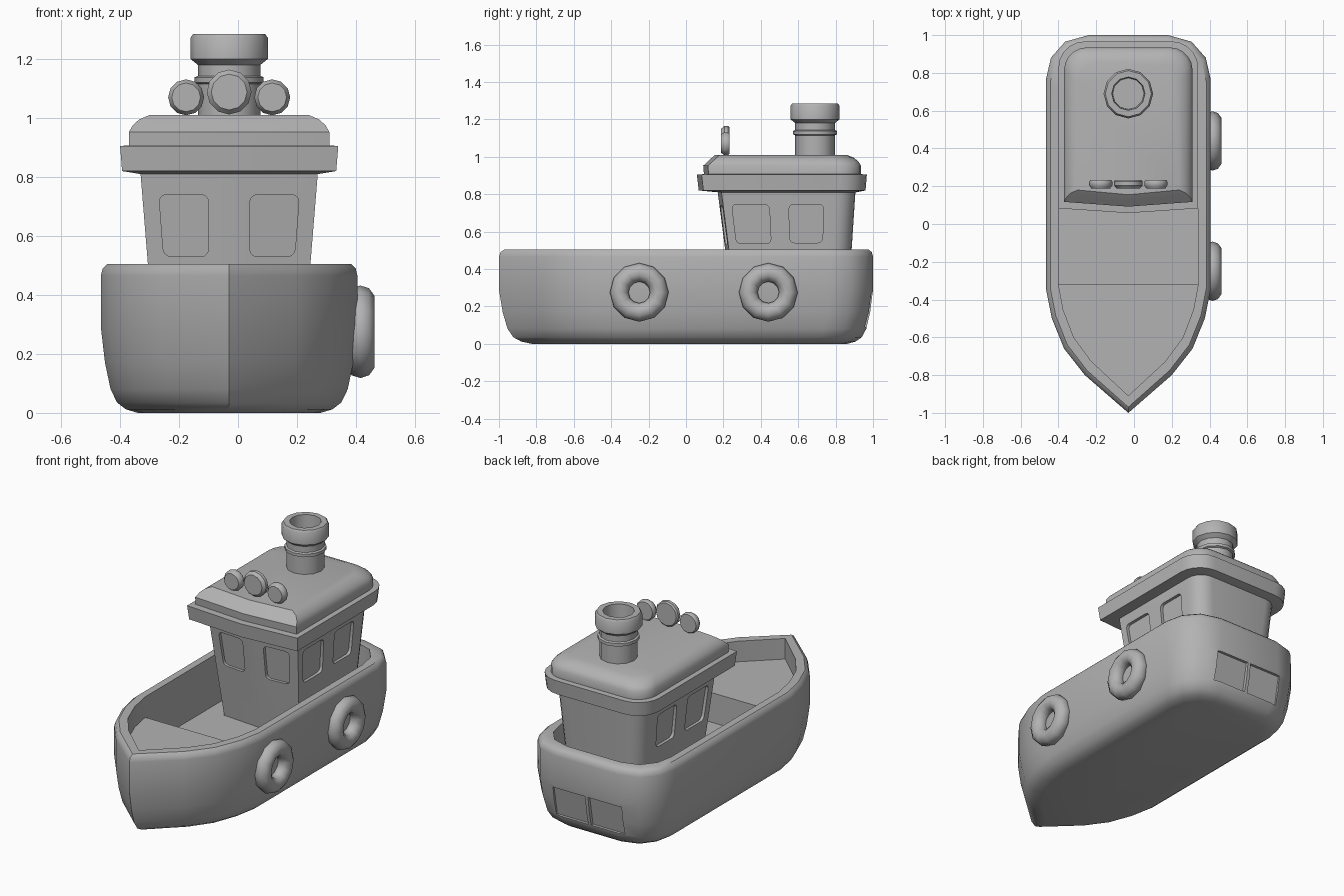
import bpy, bmesh, math
from mathutils import Vector, Matrix

if "Cube" in bpy.data.objects:
    bpy.data.objects.remove(bpy.data.objects["Cube"], do_unlink=True)

CX = -0.03  # the hull centreline; the fenders hang on one side only
grey = bpy.data.materials.new("plain grey")
grey.use_nodes = True
grey.diffuse_color = (0.45, 0.45, 0.45, 1)
grey.node_tree.nodes["Principled BSDF"].inputs["Base Color"].default_value = (0.45, 0.45, 0.45, 1)


def finish(name, bm):
    bmesh.ops.recalc_face_normals(bm, faces=bm.faces[:])
    mesh = bpy.data.meshes.new(name)
    bm.to_mesh(mesh)
    bm.free()
    obj = bpy.data.objects.new(name, mesh)
    bpy.context.collection.objects.link(obj)
    mesh.materials.append(grey)
    return obj


def activate(obj):
    bpy.ops.object.select_all(action='DESELECT')
    obj.select_set(True)
    bpy.context.view_layer.objects.active = obj


def smooth(obj, angle=38):
    activate(obj)
    bpy.ops.object.shade_smooth_by_angle(angle=math.radians(angle))


def loft(name, rings):
    """Skin a stack of matching rings and cap both ends."""
    bm = bmesh.new()
    loops = [[bm.verts.new((x + CX, y, z)) for x, y, z in ring] for ring in rings]
    n = len(loops[0])
    for a, b in zip(loops, loops[1:]):
        for i in range(n):
            j = (i + 1) % n
            bm.faces.new((a[i], a[j], b[j], b[i]))
    bm.faces.new(loops[0][::-1])
    bm.faces.new(loops[-1])
    return finish(name, bm)


def lathe(name, profile, sides, matrix):
    """Closed turned solid about local z."""
    rings = [[(r * math.cos(math.tau * i / sides), r * math.sin(math.tau * i / sides), z)
              for i in range(sides)] for r, z in profile]
    obj = loft(name, rings)
    obj.data.transform(matrix @ Matrix.Translation((-CX, 0, 0)))
    smooth(obj)


def recess(obj, corners, wall, axis, rounding):
    """Sink a panel into a wall; wall(u, z) gives the surface point."""
    bm = bmesh.new()
    axis = Vector(axis)
    shift = Vector((CX, 0, 0))
    face = bm.faces.new([bm.verts.new(Vector(wall(u, z)) + shift - axis * 0.018) for u, z in corners])
    if rounding:
        bmesh.ops.bevel(bm, geom=bm.verts[:], offset=rounding, segments=3,
                        profile=0.5, affect='VERTICES')
    out = bmesh.ops.extrude_face_region(bm, geom=bm.faces[:])
    moved = [v for v in out["geom"] if isinstance(v, bmesh.types.BMVert)]
    bmesh.ops.translate(bm, verts=moved, vec=axis * 0.07)
    cutter = finish("cutter", bm)
    cutter.hide_render = True
    mod = obj.modifiers.new("recess", 'BOOLEAN')
    mod.operation, mod.object, mod.solver = 'DIFFERENCE', cutter, 'EXACT'
    activate(obj)
    bpy.ops.object.modifier_apply(modifier=mod.name)
    bpy.data.objects.remove(cutter, do_unlink=True)


# Hull: plan outline swept through inset levels, then down inside to the deck
half = [(0.23, -0.80), (0.34, -0.66), (0.405, -0.5), (0.435, -0.35),
        (0.435, 0.77), (0.41, 0.88), (0.335, 0.965), (0.21, 1.0)]
outline = [(0, -1.0)] + half + [(-x, y) for x, y in reversed(half)]


def hull_ring(inset, z, pts=outline):
    return [(x * (1 - inset / 0.435), y * (1 - inset * (1.4 if y < 0 else 1.1)), z)
            for x, y in pts]


levels = [(0.125, 0), (0.085, 0.012), (0.055, 0.035), (0.033, 0.08), (0.014, 0.17),
          (0, 0.29), (0, 0.465), (0.006, 0.49), (0.022, 0.505), (0.065, 0.505), (0.065, 0.2)]
hull = loft("hull", [hull_ring(d, z) for d, z in levels])


def stern_wall(x, z):
    return x, 0.967 + (z - 0.09) * 0.18, z


for a, b in ((-0.23, -0.01), (0.01, 0.23)):
    recess(hull, [(a, 0.09), (b, 0.09), (b, 0.27), (a, 0.27)], stern_wall, (0, 1, 0), 0)
smooth(hull)

# Raised foredeck inside the bow
bow = [p for p in outline if p[1] < -0.3]
loft("foredeck", [hull_ring(0.064, z, bow) for z in (0.19, 0.38)])


# Wheelhouse and roof share a plan: slight V front, rounded back corners
def house_ring(z, w, front, back, radius, vee):
    side = [(w, front + vee)]
    for i in range(6):
        t = math.pi / 2 * i / 5
        side.append((w - radius + radius * math.cos(t), back - radius + radius * math.sin(t)))
    plan = [(0, front)] + side + [(-x, y) for x, y in reversed(side)]
    return [(x, y, z) for x, y in plan]


cabin = loft("cabin", [house_ring(0.19, 0.25, 0.25, 0.865, 0.1, 0.02),
                       house_ring(0.83, 0.302, 0.167, 0.907, 0.1, 0.02)])


def front_wall(x, z):
    return x, 0.21 - 0.13 * (z - 0.5) + 0.02 * abs(x) / 0.28, z


for s in (-1, 1):
    recess(cabin, [(s * 0.07, 0.53), (s * 0.222, 0.53), (s * 0.238, 0.74), (s * 0.07, 0.74)],
           front_wall, (0, -1, 0), 0.025)

    def side_wall(y, z):
        return s * (0.275 + 0.081 * (z - 0.5)), y, z

    for window in ([(0.27, 0.535), (0.455, 0.535), (0.445, 0.745), (0.245, 0.745)],
                   [(0.555, 0.54), (0.73, 0.54), (0.735, 0.745), (0.55, 0.745)]):
        recess(cabin, window, side_wall, (s, 0, 0), 0.025)
smooth(cabin)

roof = loft("roof", [house_ring(*ring) for ring in (
    (0.808, 0.29, 0.19, 0.9, 0.1, 0.02),
    (0.82, 0.363, 0.068, 0.96, 0.14, 0.025),
    (0.905, 0.37, 0.058, 0.967, 0.14, 0.025),
    (0.907, 0.34, 0.096, 0.935, 0.12, 0.025),
    (0.952, 0.34, 0.092, 0.935, 0.12, 0.025),
    (0.975, 0.327, 0.117, 0.922, 0.12, 0.025),
    (0.995, 0.305, 0.138, 0.897, 0.12, 0.025),
    (1.01, 0.27, 0.155, 0.86, 0.12, 0.025))])
smooth(roof)

# Funnel with a collar and a hollow, wider mouth
lathe("funnel", [(0.106, 0.99), (0.106, 1.115), (0.117, 1.12), (0.117, 1.138), (0.106, 1.143),
                 (0.106, 1.18), (0.131, 1.2), (0.131, 1.272), (0.122, 1.285), (0.088, 1.285),
                 (0.083, 1.2)], 12, Matrix.Translation((CX, 0.69, 0)))

# Roof lamps: flat discs with a bevelled front
for name, x, z, r in (("centre_lamp", 0, 1.088, 0.076), ("left_lamp", 0.146, 1.07, 0.061),
                      ("right_lamp", -0.146, 1.07, 0.061)):
    lathe(name, [(r * 0.9, 0), (r, 0.008), (r, 0.028), (r * 0.8, 0.046)], 12,
          Matrix.Translation((CX + x, 0.233, z)) @ Matrix.Rotation(math.pi / 2, 4, 'X'))

# Fender rings on the left side
for name, y in (("front_fender", -0.25), ("rear_fender", 0.44)):
    bpy.ops.mesh.primitive_torus_add(major_radius=0.107, minor_radius=0.05, major_segments=12,
                                     minor_segments=10, location=(0.415, y, 0.275),
                                     rotation=(0, math.pi / 2, 0))
    fender = bpy.context.object
    fender.name = name
    fender.data.materials.append(grey)
    smooth(fender, 60)
